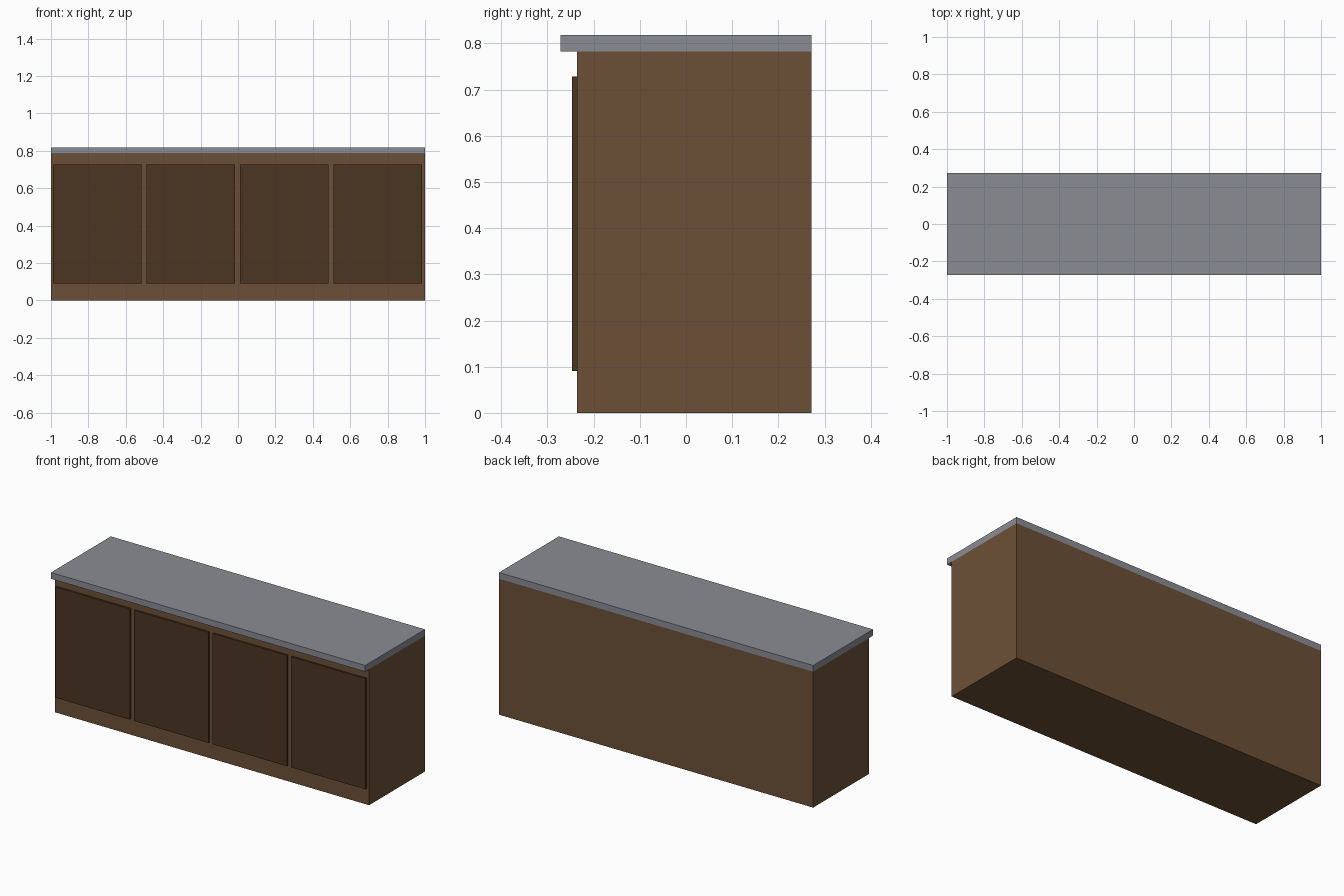
import bpy
import bmesh
from mathutils import Matrix, Vector

cube = bpy.data.objects.get("Cube")
if cube:
    bpy.data.objects.remove(cube, do_unlink=True)


def make_material(name, color):
    mat = bpy.data.materials.new(name)
    mat.use_nodes = True
    mat.diffuse_color = (*color, 1)
    bsdf = next(n for n in mat.node_tree.nodes if n.type == "BSDF_PRINCIPLED")
    bsdf.inputs["Base Color"].default_value = (*color, 1)
    return mat


def make_box(name, low, high, mat):
    low, high = Vector(low), Vector(high)
    bm = bmesh.new()
    bmesh.ops.create_cube(bm, size=1, matrix=Matrix.Diagonal((*(high - low), 1)))
    mesh = bpy.data.meshes.new(name)
    bm.to_mesh(mesh)
    bm.free()
    mesh.materials.append(mat)
    obj = bpy.data.objects.new(name, mesh)
    obj.location = (low + high) / 2
    bpy.context.collection.objects.link(obj)
    return obj


wood = make_material("brown wood", (0.15, 0.08, 0.037))
dark_wood = make_material("dark brown wood", (0.07, 0.035, 0.016))
stone = make_material("grey stone", (0.256, 0.264, 0.296))

DEPTH = 0.272      # half depth of the worktop
FRONT = -0.236     # front plane of the cabinet
TOP = 0.782        # underside of the worktop

# Cabinet body and the worktop overhanging its front
make_box("cabinet_body", (-1, FRONT, 0), (1, DEPTH, TOP), wood)
make_box("worktop", (-1, -DEPTH, TOP), (1, DEPTH, 0.818), stone)

# Four equal doors standing just proud of the front
for i in range(4):
    left = -0.989 + i * 0.5
    make_box(f"door_{i + 1}", (left, FRONT - 0.011, 0.091),
             (left + 0.474, FRONT, 0.728), dark_wood)
